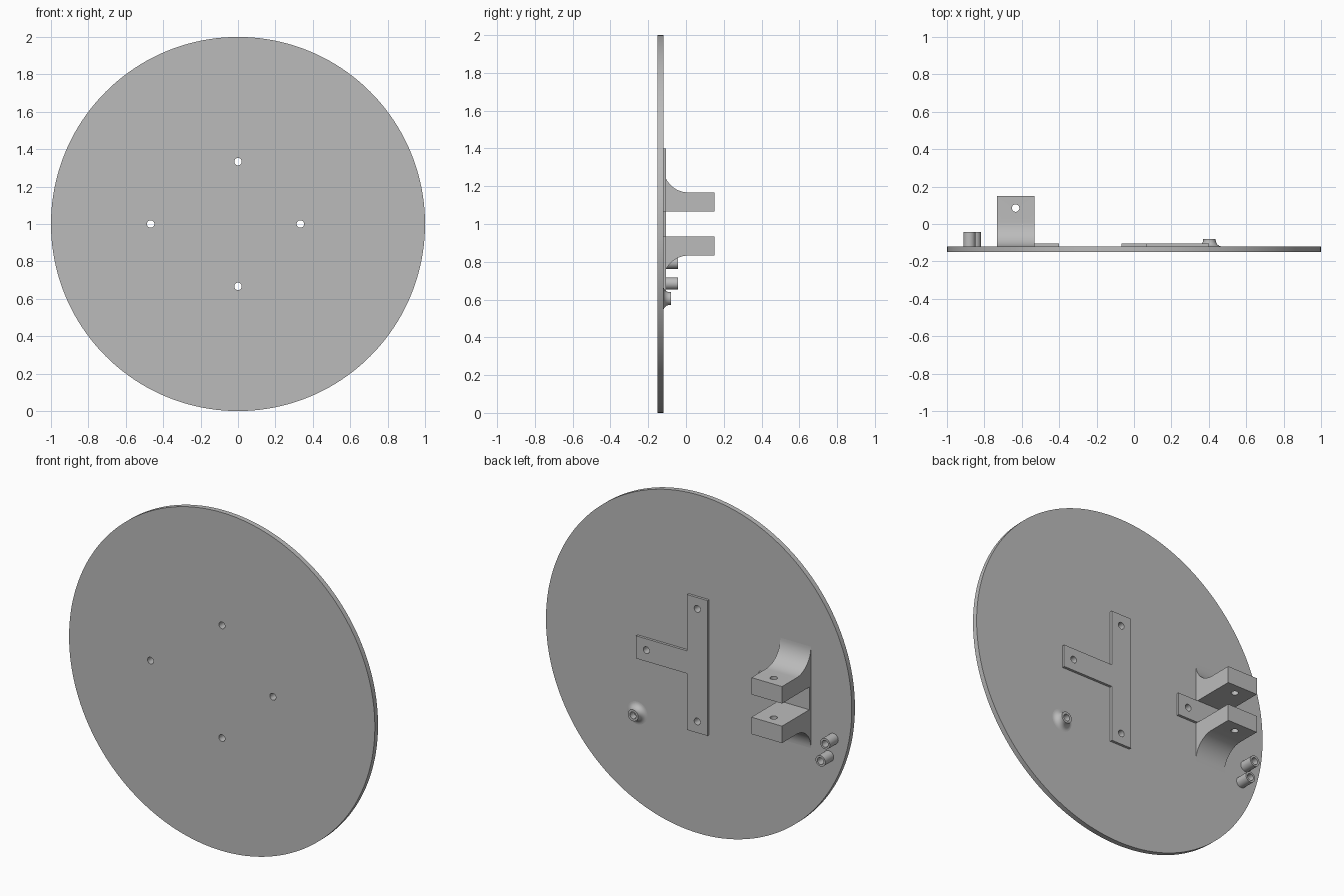
import bpy, bmesh, math
from mathutils import Matrix, Vector

cube = bpy.data.objects.get("Cube")
if cube:
    bpy.data.objects.remove(cube, do_unlink=True)

grey = bpy.data.materials.new("plain grey")
grey.use_nodes = True
grey.diffuse_color = (0.5, 0.5, 0.5, 1)
grey.node_tree.nodes["Principled BSDF"].inputs["Base Color"].default_value = (0.5, 0.5, 0.5, 1)

FRONT, FACE, PLATE = -0.15, -0.12, -0.105   # depth of disc front, disc back, thin plates
HOLE = 0.02


def make(name, bm):
    bmesh.ops.recalc_face_normals(bm, faces=bm.faces)
    mesh = bpy.data.meshes.new(name)
    bm.to_mesh(mesh)
    bm.free()
    ob = bpy.data.objects.new(name, mesh)
    bpy.context.collection.objects.link(ob)
    mesh.materials.append(grey)
    return ob


def prism(name, outline, push):
    """Extrude a closed outline of 3D points along a vector."""
    bm = bmesh.new()
    face = bm.faces.new([bm.verts.new(p) for p in outline])
    new = bmesh.ops.extrude_face_region(bm, geom=[face])["geom"]
    bmesh.ops.translate(bm, vec=push, verts=[v for v in new if isinstance(v, bmesh.types.BMVert)])
    return make(name, bm)


def cylinder(name, centre, radius, depth, axis="Y", segments=32):
    bm = bmesh.new()
    turn = Matrix.Rotation(math.pi / 2, 4, "X") if axis == "Y" else Matrix()
    bmesh.ops.create_cone(bm, cap_ends=True, segments=segments, radius1=radius, radius2=radius,
                          depth=depth, matrix=Matrix.Translation(centre) @ turn)
    return make(name, bm)


def lathe(name, x, z, profile, segments=32):
    """Revolve (radius, y) points round an axis along y."""
    bm = bmesh.new()
    verts = [bm.verts.new((x + r, y, z)) for r, y in profile]
    edges = [bm.edges.new(pair) for pair in zip(verts, verts[1:])]
    bmesh.ops.spin(bm, geom=verts + edges, cent=(x, 0, z), axis=(0, 1, 0),
                   angle=math.tau, steps=segments)
    bmesh.ops.remove_doubles(bm, verts=bm.verts, dist=1e-5)
    return make(name, bm)


def drill(ob, centre, axis="Y"):
    cutter = cylinder("drill_cutter", centre, HOLE, 0.5, axis)
    cutter.hide_render = True
    mod = ob.modifiers.new("hole", "BOOLEAN")
    mod.operation, mod.solver, mod.object = "DIFFERENCE", "EXACT", cutter
    graph = bpy.context.evaluated_depsgraph_get()
    mesh = bpy.data.meshes.new_from_object(ob.evaluated_get(graph))
    ob.modifiers.clear()
    ob.data = mesh
    bpy.data.objects.remove(cutter, do_unlink=True)


# Large round disc
parts = []
disc = cylinder("disc", (0, (FRONT + FACE) / 2, 1), 1, FACE - FRONT, segments=160)
for x, z in ((0.333, 1), (-0.467, 1), (0, 1.333), (0, 0.667)):
    drill(disc, (x, FRONT, z))
parts.append(disc)

# T-shaped plate on the back
W = 0.067
tee = [(-W, 0.6), (W, 0.6), (W, 1 - W), (0.4, 1 - W), (0.4, 1 + W), (W, 1 + W), (W, 1.4), (-W, 1.4)]
t_plate = prism("t_plate", [(x, FACE, z) for x, z in tee], Vector((0, PLATE - FACE, 0)))
for x, z in ((0.333, 1), (0, 1.333), (0, 0.667)):
    drill(t_plate, (x, FRONT, z))
parts.append(t_plate)

# Small tab running between the two brackets
X0, X1 = -0.733, -0.533
tab_outline = [(X0, 1 - W), (-0.4, 1 - W), (-0.4, 1 + W), (X0, 1 + W)]
tab = prism("tab", [(x, FACE, z) for x, z in tab_outline], Vector((0, PLATE - FACE, 0)))
drill(tab, (-0.467, FRONT, 1))
parts.append(tab)

# Mirrored pair of brackets, each with a curved fillet into the disc
R, THICK, TIP = 0.133, 0.1, 0.15
for name, side in (("upper_bracket", 1), ("lower_bracket", -1)):
    side_view = [(FACE, W), (TIP, W), (TIP, W + THICK)]
    for i in range(17):
        a = math.pi / 2 * i / 16
        side_view.append((FACE + R - R * math.sin(a), W + THICK + R - R * math.cos(a)))
    bracket = prism(name, [(X0, y, 1 + side * h) for y, h in side_view], Vector((X1 - X0, 0, 0)))
    drill(bracket, ((X0 + X1) / 2, 0.085, 1 + side * (W + THICK / 2)), "Z")
    parts.append(bracket)

# Two short tubes near the rim
for name, x, z in (("upper_tube", -0.88, 0.795), ("lower_tube", -0.85, 0.685)):
    parts.append(lathe(name, x, z, [(0.032, FACE), (0.032, -0.042), (HOLE, -0.042),
                                    (HOLE, FACE + 0.001), (0, FACE + 0.001)]))

# Low boss with a flared foot
foot = []
for i in range(9):
    a = math.pi / 2 * i / 8
    foot.append((0.067 - 0.033 * math.sin(a), FACE + 0.033 * (1 - math.cos(a))))
parts.append(lathe("flared_boss", 0.403, 0.605,
                   foot + [(0.034, -0.08), (HOLE, -0.08), (HOLE, FACE + 0.001), (0, FACE + 0.001)]))

# Smooth the round faces and keep hard edges crisp
bpy.ops.object.select_all(action="DESELECT")
for ob in parts:
    ob.select_set(True)
bpy.context.view_layer.objects.active = disc
bpy.ops.object.shade_smooth_by_angle(angle=math.radians(30))
